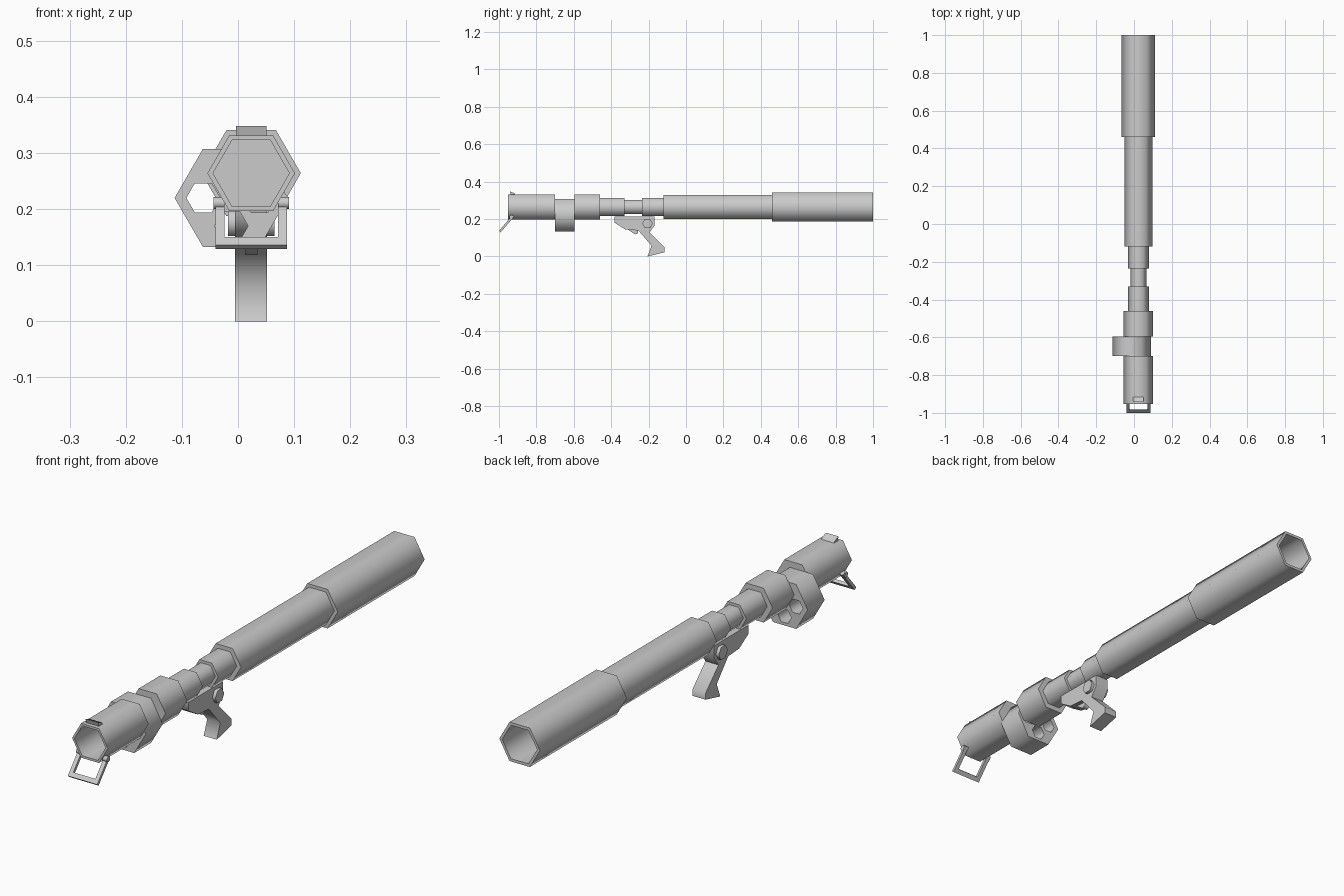
import bpy, bmesh, math
from mathutils import Vector

cube = bpy.data.objects.get("Cube")
if cube:
    bpy.data.objects.remove(cube, do_unlink=True)

grey = bpy.data.materials.new("plain grey")
grey.use_nodes = True
grey.diffuse_color = (0.6, 0.6, 0.6, 1)
grey.node_tree.nodes["Principled BSDF"].inputs["Base Color"].default_value = (0.6, 0.6, 0.6, 1)

CX, CZ = 0.0235, 0.264   # barrel axis


def finish(name, bm):
    bmesh.ops.recalc_face_normals(bm, faces=bm.faces)
    mesh = bpy.data.meshes.new(name)
    bm.to_mesh(mesh)
    bm.free()
    mesh.materials.append(grey)
    ob = bpy.data.objects.new(name, mesh)
    bpy.context.collection.objects.link(ob)
    return ob


def smooth(ob):
    bpy.ops.object.select_all(action="DESELECT")
    ob.select_set(True)
    bpy.context.view_layer.objects.active = ob
    bpy.ops.object.shade_smooth_by_angle(angle=math.radians(65))


def loft(name, rings):
    """Skin a list of point rings and cap both ends."""
    bm = bmesh.new()
    loops = [[bm.verts.new(p) for p in ring] for ring in rings]
    for a, b in zip(loops, loops[1:]):
        for i in range(len(a)):
            j = (i + 1) % len(a)
            bm.faces.new((a[i], a[j], b[j], b[i]))
    bm.faces.new(loops[0])
    bm.faces.new(loops[-1])
    return finish(name, bm)


def hexagon(r, u=0.0, v=0.0, sides=6):
    return [(u + r * math.cos(math.tau * i / sides), v + r * math.sin(math.tau * i / sides))
            for i in range(sides)]


def hex_tube(name, profile, x=CX, z=CZ):
    """Six-sided tube along y from (y, radius) pairs."""
    return loft(name, [[(u, y, v) for u, v in hexagon(r, x, z)] for y, r in profile])


def side_prism(name, pts, x0, x1):
    """Extrude a (y, z) outline along x."""
    return loft(name, [[(x, y, z) for y, z in pts] for x in (x0, x1)])


# Barrel: hollow muzzle, stepped neck and hollow rear tubes
parts = [
    hex_tube("muzzle_tube", [(-0.72, 0.068), (-0.953, 0.068), (-0.953, 0.078), (-0.70, 0.078)]),
    hex_tube("front_collar", [(-0.595, 0.078), (-0.46, 0.078)]),
    hex_tube("front_neck", [(-0.46, 0.055), (-0.33, 0.055)]),
    hex_tube("thin_neck", [(-0.33, 0.0425), (-0.235, 0.0425)]),
    hex_tube("rear_neck", [(-0.235, 0.055), (-0.12, 0.055)]),
    hex_tube("rear_tube", [(-0.12, 0.074), (0.47, 0.074)]),
    hex_tube("tail_tube", [(0.46, 0.0885), (1.0, 0.0885), (1.0, 0.076), (0.48, 0.076)]),
]

# Drum with four hexagonal chambers
DX, DZ = -0.012, 0.22
drum = hex_tube("drum", [(-0.70, 0.101), (-0.595, 0.101)], DX, DZ)
for k in range(4):
    a = k * math.pi / 2
    cutter = hex_tube("chamber_cutter", [(-0.8, 0.03), (-0.5, 0.03)],
                      DX + 0.05 * math.cos(a), DZ + 0.05 * math.sin(a))
    cutter.hide_render = True
    mod = drum.modifiers.new("chamber", "BOOLEAN")
    mod.operation, mod.solver, mod.object = "DIFFERENCE", "EXACT", cutter
    bpy.context.view_layer.objects.active = drum
    bpy.ops.object.modifier_apply(modifier=mod.name)
    bpy.data.objects.remove(cutter, do_unlink=True)
parts.append(drum)

# Grip, trigger and cross pin
grip = [(-0.382, 0.214), (-0.168, 0.214), (-0.168, 0.166), (-0.195, 0.128),
        (-0.115, 0.048), (-0.115, 0.022), (-0.206, 0.0), (-0.184, 0.057),
        (-0.255, 0.139), (-0.324, 0.144), (-0.382, 0.18)]
parts += [
    side_prism("grip", grip, -0.005, 0.052),
    side_prism("trigger", [(-0.32, 0.15), (-0.255, 0.15), (-0.258, 0.123), (-0.272, 0.118)],
               0.0125, 0.0345),
    side_prism("grip_pin", hexagon(0.028, -0.206, 0.176), -0.018, 0.065),
    # Top sight
    side_prism("sight", [(-0.942, 0.348), (-0.917, 0.338), (-0.914, 0.328), (-0.936, 0.328)],
               -0.004, 0.051),
]

# Folding front stock: U-shaped frame leaning forward, with round hinges
base = Vector((CX, -0.9955, 0.1325))
along = Vector((0, 0.65, 0.76))
normal = Vector((0, 0.76, -0.65))
w, t, length = 0.064, 0.016, 0.112
outline = [(-w, 0), (w, 0), (w, length), (w - t, length),
           (w - t, 0.018), (t - w, 0.018), (t - w, length), (-w, length)]
parts.append(loft("folding_frame", [
    [base + Vector((u, 0, 0)) + along * v + normal * d for u, v in outline]
    for d in (-0.006, 0.006)]))
for side, name in ((1, "left_hinge"), (-1, "right_hinge")):
    ring = hexagon(0.011, -0.934, 0.211, 8)
    parts.append(side_prism(name, ring, CX + side * 0.048, CX + side * 0.067))

for part in parts:
    smooth(part)
